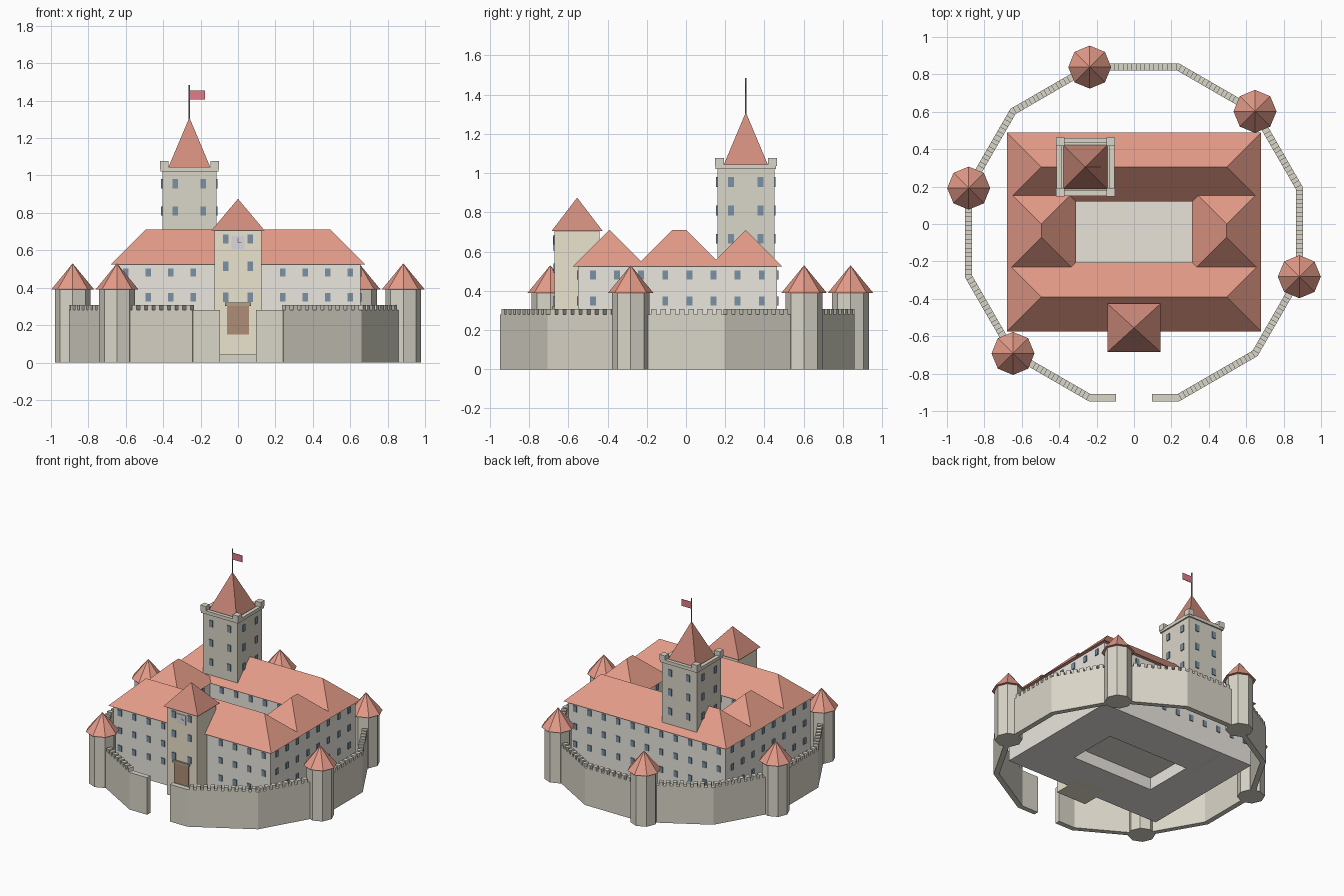
import bpy, bmesh
from math import sin, cos, pi, atan2
from mathutils import Matrix, Vector

if "Cube" in bpy.data.objects:
    bpy.data.objects.remove(bpy.data.objects["Cube"])


def material(name, rgb):
    m = bpy.data.materials.new(name)
    m.diffuse_color = (*rgb, 1)
    m.use_nodes = True
    m.node_tree.nodes["Principled BSDF"].inputs["Base Color"].default_value = m.diffuse_color
    return m


STONE = material("stone", (0.70, 0.67, 0.58))
PLASTER = material("plaster", (0.83, 0.80, 0.74))
TAN = material("tan_plaster", (0.83, 0.77, 0.61))
TILE = material("roof_tile", (0.78, 0.33, 0.25))
DARK_TILE = material("dark_roof_tile", (0.62, 0.26, 0.20))
GLASS = material("window_glass", (0.20, 0.29, 0.38))
WOOD = material("door_wood", (0.42, 0.27, 0.18))
FRAME = material("door_frame", (0.45, 0.36, 0.25))
COURT = material("courtyard_paving", (0.81, 0.76, 0.69))
CLOCK = material("clock_face", (0.70, 0.70, 0.74))
RED = material("flag_red", (0.75, 0.20, 0.25))
IRON = material("iron", (0.30, 0.28, 0.27))


def finish(name, bm, mat):
    bmesh.ops.recalc_face_normals(bm, faces=bm.faces)
    me = bpy.data.meshes.new(name)
    bm.to_mesh(me)
    bm.free()
    me.materials.append(mat)
    ob = bpy.data.objects.new(name, me)
    bpy.context.collection.objects.link(ob)
    return ob


def boxes(name, items, mat):
    """items: (x0, x1, y0, y1, z0, z1) or the same plus a placement matrix"""
    bm = bmesh.new()
    for it in items:
        x0, x1, y0, y1, z0, z1 = it[:6]
        m = Matrix.Translation(((x0 + x1) / 2, (y0 + y1) / 2, (z0 + z1) / 2))
        m = m @ Matrix.Diagonal((x1 - x0, y1 - y0, z1 - z0, 1))
        if len(it) > 6:
            m = it[6] @ m
        bmesh.ops.create_cube(bm, size=1, matrix=m)
    return finish(name, bm, mat)


def hip_roof(name, x0, x1, y0, y1, z0, z1, mat, pyramid=False):
    """Hipped roof whose ridge follows the longer side"""
    cx, cy = (x0 + x1) / 2, (y0 + y1) / 2
    i = min(x1 - x0, y1 - y0) / 2
    if pyramid:
        ridge = [(cx, cy)]
    elif x1 - x0 > y1 - y0:
        ridge = [(x0 + i, cy), (x1 - i, cy)]
    else:
        ridge = [(cx, y0 + i), (cx, y1 - i)]
    bm = bmesh.new()
    base = [bm.verts.new((x, y, z0)) for x, y in ((x0, y0), (x1, y0), (x1, y1), (x0, y1))]
    top = [bm.verts.new((x, y, z1)) for x, y in ridge]
    bm.faces.new(base)
    for k in range(4):
        a, b = base[k], base[(k + 1) % 4]
        near = [t for t in top if abs((t.co - a.co).length - min((u.co - a.co).length for u in top)) < 1e-5]
        near_b = [t for t in top if abs((t.co - b.co).length - min((u.co - b.co).length for u in top)) < 1e-5]
        ta, tb = near[0], near_b[0]
        bm.faces.new([a, b, tb] if ta == tb else [a, b, tb, ta])
    return finish(name, bm, mat)


def cone(name, x, y, z0, z1, r0, r1, n, mat):
    bm = bmesh.new()
    bmesh.ops.create_cone(bm, cap_ends=True, segments=n, radius1=r0, radius2=r1, depth=z1 - z0,
                          matrix=Matrix.Translation((x, y, (z0 + z1) / 2)))
    return finish(name, bm, mat)


def windows_x(xs, y, zs, w=0.03, h=0.045, d=0.006):
    return [(x - w / 2, x + w / 2, y - d, y + d, z - h / 2, z + h / 2) for x in xs for z in zs]


def windows_y(ys, x, zs, w=0.03, h=0.045, d=0.006):
    return [(x - d, x + d, y - w / 2, y + w / 2, z - h / 2, z + h / 2) for y in ys for z in zs]


# Curtain wall: twelve sides, open gate in the front one
BASE = 0.04
CY, R, T = -0.045, 0.915, 0.019
corner = [Vector((R * cos(pi / 12 + k * pi / 6), CY + R * sin(pi / 12 + k * pi / 6), 0)) for k in range(12)]
walls, merlons = [], []
for k in range(12):
    a, b = corner[k], corner[(k + 1) % 12]
    d = b - a
    L = d.length
    m = Matrix.Translation((a + b) / 2) @ Matrix.Rotation(atan2(d.y, d.x), 4, 'Z')
    e = L / 2 + T * 0.26
    if k == 8:
        walls += [(-e, -0.095, -T, T, 0, 0.28, m), (0.095, e, -T, T, 0, 0.28, m)]
        continue
    walls.append((-e, e, -T, T, 0, 0.28, m))
    for j in range(10):
        c = (j - 4.5) * L / 10
        merlons.append((c - 0.014, c + 0.014, -T, T, 0.279, 0.307, m))
boxes("curtain_wall", walls, STONE)
boxes("wall_merlons", merlons, STONE)

# Octagonal wall towers
for i, k in enumerate((1, 3, 5, 7, 11)):
    c = corner[k]
    cone(f"wall_tower_{i}", c.x, c.y, 0, 0.395, 0.095, 0.095, 8, STONE)
    cone(f"wall_tower_roof_{i}", c.x, c.y, 0.39, 0.53, 0.115, 0, 8, TILE)

# Four palace wings round the courtyard
EAVE, RIDGE = 0.525, 0.71
boxes("palace_wings", [
    (-0.655, 0.655, -0.55, -0.23, BASE, 0.53), (-0.655, 0.655, 0.15, 0.465, BASE, 0.53),
    (-0.655, -0.34, -0.23, 0.15, BASE, 0.53), (0.34, 0.655, -0.23, 0.15, BASE, 0.53)], PLASTER)
boxes("courtyard_floor", [(-0.34, 0.34, -0.23, 0.15, 0.13, 0.15)], COURT)
hip_roof("front_wing_roof", -0.68, 0.68, -0.575, -0.205, EAVE, RIDGE, TILE)
hip_roof("back_wing_roof", -0.68, 0.68, 0.12, 0.49, EAVE, RIDGE, TILE)
hip_roof("left_wing_roof", -0.68, -0.31, -0.255, 0.185, EAVE, RIDGE, TILE)
hip_roof("right_wing_roof", 0.31, 0.68, -0.255, 0.185, EAVE, RIDGE, TILE)

# Palace windows, outside and courtyard
rows = (0.215, 0.348, 0.481)
xs = [0.12 * k for k in range(-5, 6)]
ys = [-0.475 + 0.123 * k for k in range(8)]
wins = windows_x([x for x in xs if abs(x) > 0.2], -0.55, rows) + windows_x(xs, 0.465, rows)
for s in (-1, 1):
    wins += windows_y(ys, s * 0.655, rows)
    wins += windows_y((-0.14, -0.04, 0.06), s * 0.34, rows)
for y in (-0.23, 0.15):
    wins += windows_x(xs[3:8], y, rows)
boxes("palace_windows", wins, GLASS)

# Gatehouse
boxes("gatehouse", [(-0.125, 0.125, -0.67, -0.44, BASE, 0.71)], TAN)
hip_roof("gatehouse_roof", -0.143, 0.143, -0.685, -0.425, 0.705, 0.875, DARK_TILE, True)
boxes("gatehouse_windows", windows_x((-0.065, 0.065), -0.67, (0.348, 0.515, 0.66), h=0.05), GLASS)
boxes("gate_door", [(-0.06, 0.06, -0.678, -0.66, 0.15, 0.305)], WOOD)
boxes("gate_lintel", [(-0.07, 0.07, -0.684, -0.66, 0.303, 0.32)], FRAME)
boxes("clock_face", [(-0.036, 0.036, -0.677, -0.66, 0.605, 0.677)], CLOCK)
boxes("clock_hands", [(-0.002, 0.002, -0.679, -0.676, 0.64, 0.665),
                      (0, 0.018, -0.679, -0.676, 0.639, 0.643)], IRON)

# Square keep with parapet, roof and flag
KX, KY = -0.26, 0.305
boxes("keep", [(KX - 0.145, KX + 0.145, KY - 0.145, KY + 0.145, BASE, 1.03)], STONE)
o, n = 0.155, 0.127
boxes("keep_parapet", [
    (KX - o, KX + o, KY - o, KY - n, 1.02, 1.045), (KX - o, KX + o, KY + n, KY + o, 1.02, 1.045),
    (KX - o, KX - n, KY - n, KY + n, 1.02, 1.045), (KX + n, KX + o, KY - n, KY + n, 1.02, 1.045)], STONE)
boxes("keep_corner_merlons", [
    (KX + sx * 0.135 - 0.023, KX + sx * 0.135 + 0.023, KY + sy * 0.135 - 0.023, KY + sy * 0.135 + 0.023, 1.035, 1.078)
    for sx in (-1, 1) for sy in (-1, 1)], STONE)
hip_roof("keep_roof", KX - 0.12, KX + 0.12, KY - 0.12, KY + 0.12, 1.025, 1.31, DARK_TILE, True)
kz = (0.665, 0.81, 0.955)
kw = []
for s in (-1, 1):
    kw += windows_x((KX - 0.075, KX + 0.075), KY + s * 0.145, kz, h=0.05)
    kw += windows_y((KY - 0.075, KY + 0.075), KX + s * 0.145, kz, h=0.05)
boxes("keep_windows", kw, GLASS)
cone("flag_pole", KX, KY, 1.29, 1.485, 0.004, 0.004, 8, IRON)
boxes("flag", [(KX + 0.003, KX + 0.083, KY - 0.002, KY + 0.002, 1.405, 1.455)], RED)
